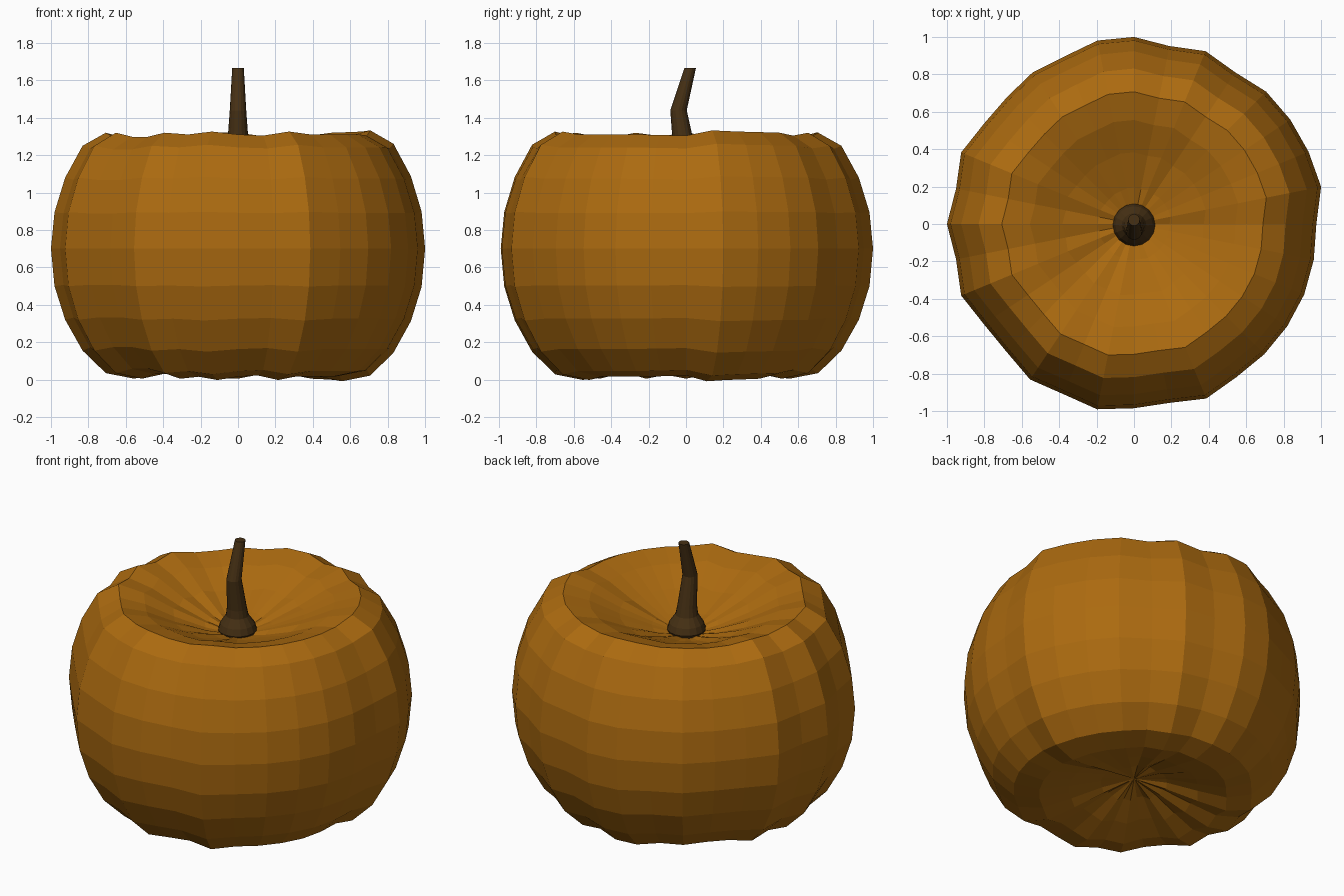
import bpy, bmesh, math
from mathutils import Vector

if "Cube" in bpy.data.objects:
    bpy.data.objects.remove(bpy.data.objects["Cube"])


def material(name, color):
    m = bpy.data.materials.new(name)
    m.diffuse_color = (*color, 1)
    m.use_nodes = True
    m.node_tree.nodes["Principled BSDF"].inputs["Base Color"].default_value = m.diffuse_color
    return m


def loft(name, rings, mat, pole_bottom=None, pole_top=None):
    """Skin closed rings of equal length; close ends with poles or flat caps."""
    bm = bmesh.new()
    vs = [[bm.verts.new(p) for p in ring] for ring in rings]
    n = len(vs[0])
    for a, b in zip(vs, vs[1:]):
        for i in range(n):
            j = (i + 1) % n
            bm.faces.new((a[i], a[j], b[j], b[i]))
    for ring, pole in ((vs[0], pole_bottom), (vs[-1], pole_top)):
        if pole is None:
            bm.faces.new(ring)
        else:
            p = bm.verts.new(pole)
            for i in range(n):
                bm.faces.new((ring[i], ring[(i + 1) % n], p))
    bmesh.ops.recalc_face_normals(bm, faces=bm.faces)
    me = bpy.data.meshes.new(name)
    bm.to_mesh(me)
    bm.free()
    me.materials.append(mat)
    ob = bpy.data.objects.new(name, me)
    bpy.context.collection.objects.link(ob)
    return ob


orange = material("dark orange skin", (0.41, 0.145, 0.005))
brown = material("dark brown stem", (0.062, 0.030, 0.007))

# Irregular ribs: one scale factor per meridian, counter-clockwise from +x
ribs = [.975, 1.02, 1.01, 1.005, 1.0, .975, 1.0, .97,
        1.0, 1.0, .97, .975, .96, .965, 1.0, .97,
        1.0, .97, 1.0, .965, .965, 1.0, .985, 1.01,
        .985, .975, 1.01, .985, .985, .985, .985, .98]

# Body: squashed sphere with sunken poles (radius, height)
profile = [(.195, .085), (.383, .04), (.556, .005), (.707, .035), (.831, .155),
           (.924, .32), (.981, .50), (1.0, .70), (.981, .895), (.924, 1.08),
           (.831, 1.25), (.707, 1.32), (.556, 1.28), (.383, 1.20), (.195, 1.13)]
MID = .70
body = []
for r, z in profile:
    ring = []
    for k, f in enumerate(ribs):
        a = math.tau * k / len(ribs)
        ring.append((r * f * math.cos(a), r * f * math.sin(a), MID + (z - MID) * f))
    body.append(ring)
loft("pumpkin_body", body, orange, (0, 0, .12), (0, 0, 1.07))

# Stem: flared foot, bent stalk (y offset, height, radius)
path = [(-.005, 1.06, .095), (-.005, 1.11, .113), (-.005, 1.15, .10), (-.008, 1.20, .066),
        (-.012, 1.25, .058), (-.04, 1.44, .044), (.022, 1.665, .031)]
N = 16
stem = [[(r * math.cos(math.tau * i / N), y + r * math.sin(math.tau * i / N), z)
         for i in range(N)] for y, z, r in path]
loft("stem", stem, brown)
